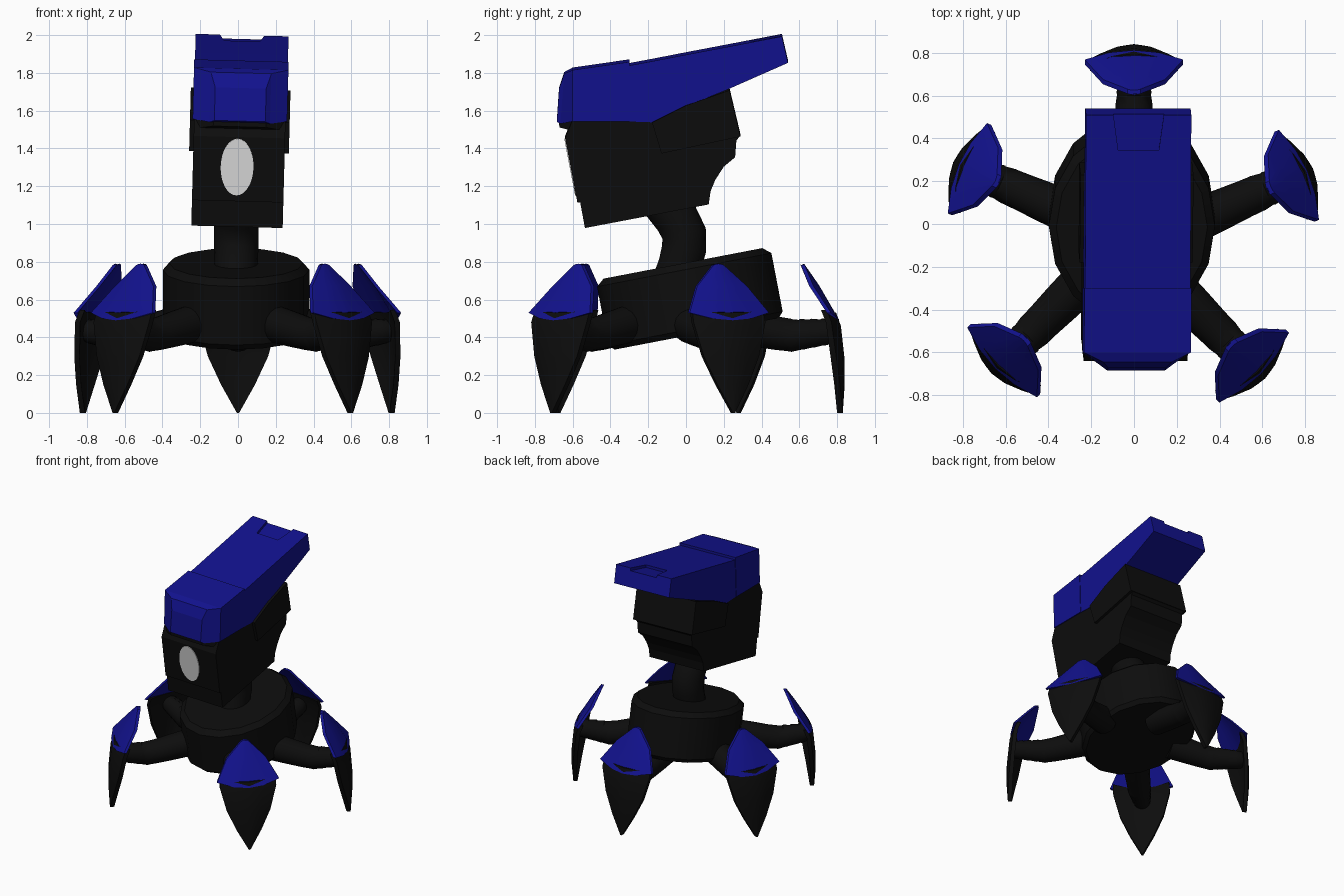
import bpy, bmesh, math
from mathutils import Matrix, Vector

if bpy.data.objects.get("Cube"):
    bpy.data.objects.remove(bpy.data.objects["Cube"])


def material(name, color):
    m = bpy.data.materials.new(name)
    m.use_nodes = True
    m.diffuse_color = (*color, 1)
    m.node_tree.nodes["Principled BSDF"].inputs["Base Color"].default_value = (*color, 1)
    return m


BLACK = material("matte black", (0.004, 0.004, 0.004))
BLUE = material("navy blue", (0.006, 0.006, 0.27))
WHITE = material("eye white", (0.8, 0.8, 0.8))


def finish(name, bm, mat, matrix=None, smooth=None):
    bmesh.ops.recalc_face_normals(bm, faces=bm.faces)
    if matrix:
        bm.transform(matrix)
    me = bpy.data.meshes.new(name)
    bm.to_mesh(me)
    bm.free()
    ob = bpy.data.objects.new(name, me)
    bpy.context.collection.objects.link(ob)
    me.materials.append(mat)
    if smooth:
        bpy.ops.object.select_all(action="DESELECT")
        ob.select_set(True)
        bpy.context.view_layer.objects.active = ob
        bpy.ops.object.shade_smooth_by_angle(angle=math.radians(smooth))
    return ob


def loft(name, rings, mat, matrix=None, smooth=None):
    """Skin a list of equal-length rings and cap both ends."""
    bm = bmesh.new()
    vs = [[bm.verts.new(p) for p in ring] for ring in rings]
    for a, b in zip(vs, vs[1:]):
        for i in range(len(a)):
            j = (i + 1) % len(a)
            bm.faces.new((a[i], a[j], b[j], b[i]))
    bm.faces.new(vs[0])
    bm.faces.new(vs[-1])
    return finish(name, bm, mat, matrix, smooth)


def prism(name, profile, half, mat, matrix=None):
    """Extrude a side profile of (y, z) points across x."""
    return loft(name, [[(x, y, z) for y, z in profile] for x in (-half, half)], mat, matrix)


def tube(name, path, mat, matrix=None, sides=16):
    """Round tube along (y, z, radius) points lying in the x = 0 plane."""
    rings = []
    for i, (y, z, r) in enumerate(path):
        a, b = path[max(i - 1, 0)], path[min(i + 1, len(path) - 1)]
        t = Vector((0, b[0] - a[0], b[1] - a[1])).normalized()
        side = Vector((0, -t.z, t.y))
        rings.append([Vector((0, y, z)) + r * (math.cos(k) * Vector((1, 0, 0)) + math.sin(k) * side)
                      for k in (2 * math.pi * s / sides for s in range(sides))])
    return loft(name, rings, mat, matrix, 40)


# Body: squat oval drum, leaning toward the front
drum = [[(0.388 * f * math.cos(a), 0.47 * f * math.sin(a), z)
         for a in (2 * math.pi * k / 16 for k in range(16))]
        for z, f in ((-0.19, 0.94), (-0.16, 1), (0.155, 1), (0.19, 0.91))]
loft("body", drum, BLACK, Matrix.Translation((-0.01, 0.02, 0.605)) @ Matrix.Rotation(0.19, 4, "X"), 35)

# Neck: bent tube bulging backward
tube("neck", [(-0.06, 0.7, 0.115), (-0.03, 0.79, 0.115), (-0.01, 0.87, 0.118),
              (-0.01, 0.95, 0.118), (-0.05, 1.03, 0.118), (-0.12, 1.12, 0.118)],
     BLACK, Matrix.Translation((-0.01, 0, 0)))

# Head: everything shares one slight sideways lean
LEAN = Matrix.Translation((0.003, 0, 1.3)) @ Matrix.Rotation(0.027, 4, "Y") @ Matrix.Translation((0, 0, -1.3))
prism("head_core", [(-0.6, 1.56), (-0.64, 1.46), (-0.575, 1.12), (-0.56, 1.12), (-0.535, 0.985),
                    (0.12, 1.11), (0.13, 1.18), (0.155, 1.24), (0.2, 1.31), (0.26, 1.36),
                    (0.267, 1.45), (0.285, 1.47), (0.23, 1.71), (0, 1.64), (-0.18, 1.56)],
      0.242, BLACK, LEAN)
prism("cheek_panels", [(-0.18, 1.545), (-0.13, 1.38), (0.288, 1.47), (0.23, 1.715), (0, 1.635)],
      0.264, BLACK, LEAN)


def shell(name, rows, mat):
    """Loft rectangular sections given as top y, top z, bottom y, bottom z, half width."""
    return loft(name, [[(-w, yt, zt), (w, yt, zt), (w, yb, zb), (-w, yb, zb)]
                       for yt, zt, yb, zb, w in rows], mat, LEAN)


shell("brow", [(-0.675, 1.57, -0.67, 1.515, 0.14), (-0.6, 1.57, -0.6, 1.5, 0.24),
               (-0.5, 1.57, -0.5, 1.53, 0.24)], BLACK)

# Hood: front cap with chamfered corners, then a long rear visor
shell("hood_front", [(-0.672, 1.72, -0.684, 1.545, 0.135), (-0.645, 1.8, -0.665, 1.535, 0.16),
                     (-0.6, 1.822, -0.6, 1.55, 0.25), (-0.3, 1.865, -0.3, 1.55, 0.25)], BLUE)
visor = shell("hood_rear", [(-0.32, 1.842, -0.32, 1.55, 0.246), (-0.18, 1.868, -0.18, 1.545, 0.246),
                            (0, 1.903, 0, 1.63, 0.246), (0.2, 1.941, 0.2, 1.71, 0.246),
                            (0.508, 2.0, 0.54, 1.86, 0.246)], BLUE)

# Tapered notch cut into the rear of the hood
cutter = loft("notch_cutter",
              [[(-w, y, z + 0.2), (w, y, z + 0.2), (w, y, z), (-w, y, z)]
               for y, z, w in ((0.345, 1.948, 0.095), (0.6, 1.996, 0.13))], BLUE, LEAN)
cutter.hide_render = True
cut = visor.modifiers.new("notch", "BOOLEAN")
cut.operation, cut.solver, cut.object = "DIFFERENCE", "EXACT", cutter
bpy.context.view_layer.objects.active = visor
bpy.ops.object.modifier_apply(modifier="notch")
bpy.data.objects.remove(cutter)

# Eye: thin oval plate on the sloping face
bm = bmesh.new()
bmesh.ops.create_cone(bm, cap_ends=True, segments=32, radius1=1, radius2=1, depth=1)
finish("eye", bm, WHITE, LEAN @ Matrix.Translation((-0.008, -0.611, 1.302))
       @ Matrix.Rotation(1.76, 4, "X") @ Matrix.Diagonal((0.087, 0.153, 0.009, 1)))


# Legs: each is modelled pointing along +y with its claw tip at the origin
def plate(name, rows, thick, mat, matrix):
    """Bowed plate from rows of middle y, middle z, side y, side z, half width."""
    rings = []
    for ym, zm, ys, zs, w in rows:
        outer = [(u * w, ym + (ys - ym) * u * u, zm + (zs - zm) * u * u)
                 for u in (-1, -0.5, 0, 0.5, 1)]
        rings.append(outer + [(x, y - thick, z) for x, y, z in reversed(outer)])
    loft(name, rings, mat, matrix, 30)


feet = [("back", 0, 0.83, 90), ("back_left", 0.827, 0.255, 24), ("front_left", 0.605, -0.715, -45),
        ("front_right", -0.66, -0.69, 225), ("back_right", -0.835, 0.285, 156.5)]
for name, x, y, angle in feet:
    place = Matrix.Translation((x, y, 0)) @ Matrix.Rotation(math.radians(angle - 90), 4, "Z")
    arm = [(-0.58, 0.47, 0.1), (-0.46, 0.445, 0.095), (-0.34, 0.42, 0.088), (-0.28, 0.412, 0.086)]
    # Ribbed outer end of the arm
    for k in range(4):
        s = -0.275 + 0.057 * k
        arm += [(s, 0.41 + 0.006 * k, 0.087 - 0.005 * k), (s + 0.05, 0.414 + 0.006 * k, 0.079 - 0.005 * k)]
    arm.append((-0.03, 0.44, 0.06))
    tube(name + "_arm", arm, BLACK, place)
    plate(name + "_claw", [(-0.035, 0.53, -0.085, 0.545, 0.205), (-0.01, 0.46, -0.06, 0.48, 0.208),
                           (0.008, 0.3, -0.035, 0.3, 0.16), (0.01, 0.15, -0.015, 0.15, 0.09),
                           (0, 0, 0, 0, 0.006)], 0.03, BLACK, place)
    plate(name + "_guard", [(-0.205, 0.79, -0.2, 0.782, 0.03), (-0.125, 0.675, -0.155, 0.67, 0.145),
                            (-0.018, 0.49, -0.062, 0.53, 0.23)], 0.022, BLUE, place)
